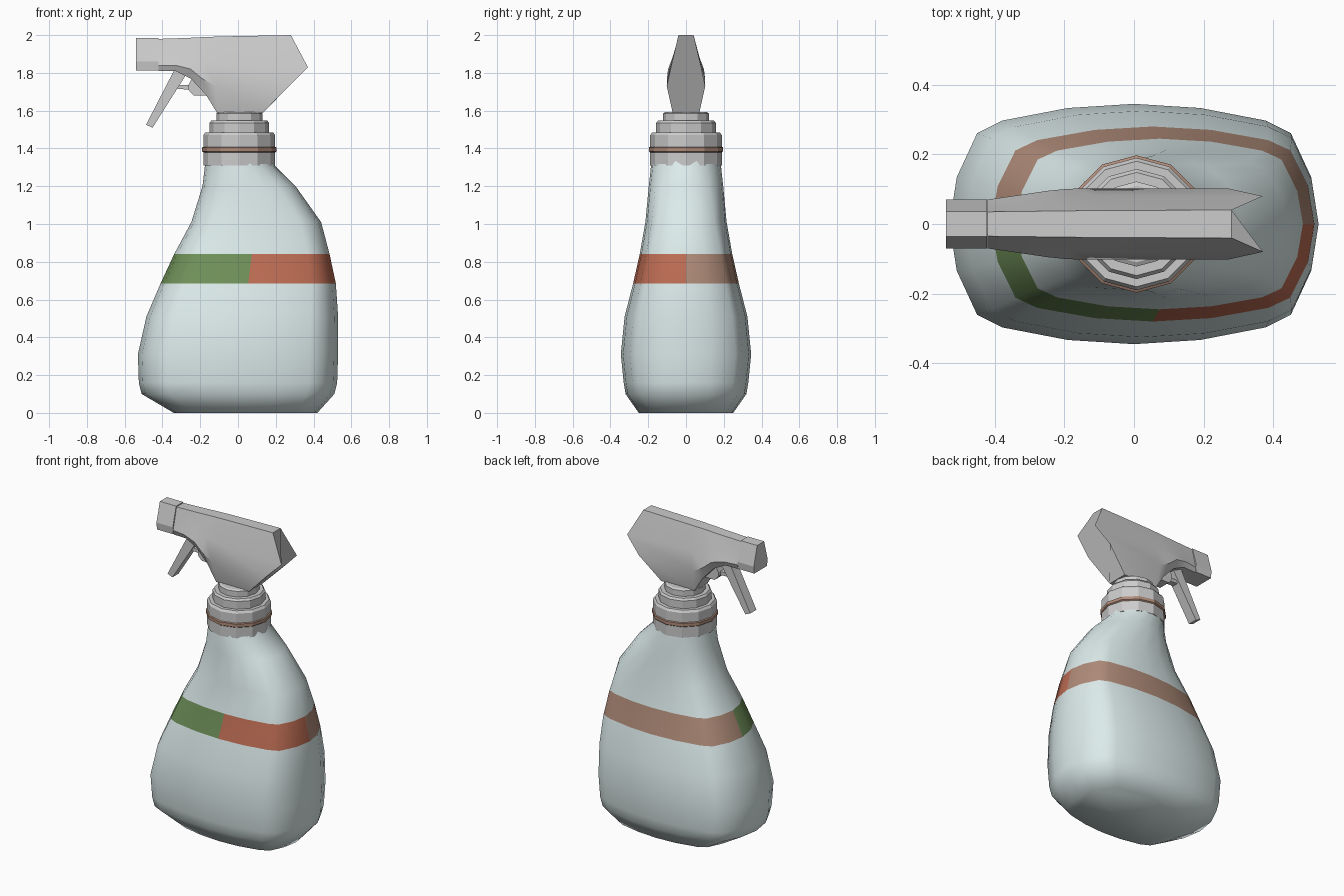
import bpy, bmesh, math

if "Cube" in bpy.data.objects:
    bpy.data.objects.remove(bpy.data.objects["Cube"])


def material(name, rgb):
    m = bpy.data.materials.new(name)
    m.diffuse_color = (*rgb, 1)
    m.use_nodes = True
    m.node_tree.nodes["Principled BSDF"].inputs["Base Color"].default_value = m.diffuse_color
    return m


def loft(name, rings, smooth=None, mats=(), pick=None):
    """Skin a list of closed rings, cap both ends; pick(row, col) gives the material slot."""
    bm = bmesh.new()
    vs = [[bm.verts.new(p) for p in r] for r in rings]
    n = len(rings[0])
    for i in range(len(vs) - 1):
        for j in range(n):
            k = (j + 1) % n
            f = bm.faces.new((vs[i][j], vs[i][k], vs[i + 1][k], vs[i + 1][j]))
            if pick:
                f.material_index = pick(i, j)
    bm.faces.new(vs[0])
    bm.faces.new(vs[-1])
    bmesh.ops.recalc_face_normals(bm, faces=bm.faces)
    me = bpy.data.meshes.new(name)
    bm.to_mesh(me)
    bm.free()
    ob = bpy.data.objects.new(name, me)
    bpy.context.collection.objects.link(ob)
    for m in mats:
        me.materials.append(m)
    if smooth:
        bpy.ops.object.select_all(action='DESELECT')
        ob.select_set(True)
        bpy.context.view_layer.objects.active = ob
        bpy.ops.object.shade_smooth_by_angle(angle=math.radians(smooth))
    return ob


def turned(name, profile, cx=0.007, sides=12, mats=()):
    """Faceted round part from (radius, z) pairs."""
    rings = [[(cx + r * math.cos(2 * math.pi * k / sides),
               r * math.sin(2 * math.pi * k / sides), z) for k in range(sides)]
             for r, z in profile]
    return loft(name, rings, None, mats)


def plate(name, outline, half):
    """Flat part: xz outline extruded to +-half in y."""
    return loft(name, [[(x, s * half, z) for x, z in outline] for s in (-1, 1)])


pale = material("pale_plastic", (0.72, 0.83, 0.83))
green = material("green_label", (0.16, 0.28, 0.10))
red = material("red_label", (0.52, 0.155, 0.09))
brown = material("brown_label", (0.43, 0.26, 0.19))

# Bottle: rounded-rectangle sections blending to a round neck
quad = [(1, 0), (0.96, 0.39), (0.85, 0.755), (0.715, 0.86), (0.36, 0.965)]
section = (quad + [(0, 1)] + [(-x, y) for x, y in quad[:0:-1]]
           + [(-x, -y) for x, y in quad] + [(0, -1)]
           + [(x, -y) for x, y in quad[:0:-1]])
levels = [  # z, left x, right x, half depth, roundness
    (0, -0.34, 0.42, 0.25, 0.1), (0.1, -0.51, 0.51, 0.32, 0),
    (0.16, -0.525, 0.525, 0.33, 0), (0.31, -0.53, 0.53, 0.345, 0),
    (0.51, -0.485, 0.53, 0.325, 0), (0.685, -0.41, 0.518, 0.28, 0),
    (0.84, -0.338, 0.485, 0.245, 0), (1.01, -0.247, 0.44, 0.215, 0.3),
    (1.2, -0.188, 0.305, 0.197, 0.7), (1.31, -0.175, 0.195, 0.185, 1),
    (1.4, -0.165, 0.18, 0.17, 1)]
rings = []
for z, x0, x1, d, t in levels:
    cx, hx = (x0 + x1) / 2, (x1 - x0) / 2
    ring = []
    for k, (u, v) in enumerate(section):
        a = k * math.pi / 10
        ring.append((cx + hx * (u + t * (math.cos(a) - u)),
                     d * (v + t * (math.sin(a) - v)), z))
    rings.append(ring)


def label(row, col):
    if row != 5:
        return 0
    return 3 if col < 10 else 1 if col < 15 else 2


loft("bottle", rings, 65, (pale, green, red, brown), label)

# Screw collar, its trim ring and the neck steps
turned("collar", [(0.19, 1.31), (0.19, 1.47), (0.18, 1.485)])
turned("collar_trim", [(0.188, 1.378), (0.197, 1.385), (0.197, 1.405), (0.188, 1.41)],
       mats=(brown,))
turned("collar_cap", [(0.158, 1.48), (0.158, 1.535), (0.148, 1.548)])
turned("neck", [(0.122, 1.54), (0.122, 1.585), (0.11, 1.592)])

# Sprayer head: stations front to back; rows top, upper, widest, bottom as (x, z, half width)
stations = [
    [(-0.42, 1.98, 0.035), (-0.42, 1.90, 0.055), (-0.42, 1.84, 0.07), (-0.42, 1.81, 0.062)],
    [(-0.33, 1.983, 0.036), (-0.33, 1.90, 0.06), (-0.33, 1.84, 0.083), (-0.33, 1.81, 0.065)],
    [(-0.25, 1.986, 0.037), (-0.25, 1.89, 0.068), (-0.25, 1.82, 0.095), (-0.25, 1.77, 0.07)],
    [(-0.17, 1.99, 0.038), (-0.18, 1.87, 0.075), (-0.19, 1.77, 0.101), (-0.17, 1.685, 0.07)],
    [(-0.08, 1.993, 0.039), (-0.09, 1.85, 0.08), (-0.12, 1.73, 0.102), (-0.11, 1.587, 0.07)],
    [(0.28, 2.0, 0.04), (0.37, 1.83, 0.08), (0.27, 1.73, 0.102), (0.13, 1.587, 0.07)]]


def both_sides(rows):
    return [(x, -w, z) for x, z, w in rows] + [(x, w, z) for x, z, w in rows[::-1]]


loft("sprayer_head", [both_sides(s) for s in stations], 30)

# Nozzle
tip = [(1.985, 0.036), (1.86, 0.071), (1.813, 0.066)]
loft("nozzle", [both_sides([(x, z, w) for z, w in tip]) for x in (-0.54, -0.422)])

# Trigger lever with its pump link
plate("trigger", [(-0.335, 1.82), (-0.487, 1.525), (-0.452, 1.51), (-0.345, 1.68),
                  (-0.275, 1.79), (-0.27, 1.82)], 0.032)
plate("pump_rod", [(-0.32, 1.735), (-0.32, 1.715), (-0.22, 1.71), (-0.22, 1.735)], 0.02)
plate("pump_housing", [(-0.262, 1.735), (-0.262, 1.71), (-0.235, 1.68), (-0.15, 1.68),
                       (-0.15, 1.78), (-0.24, 1.78)], 0.04)
